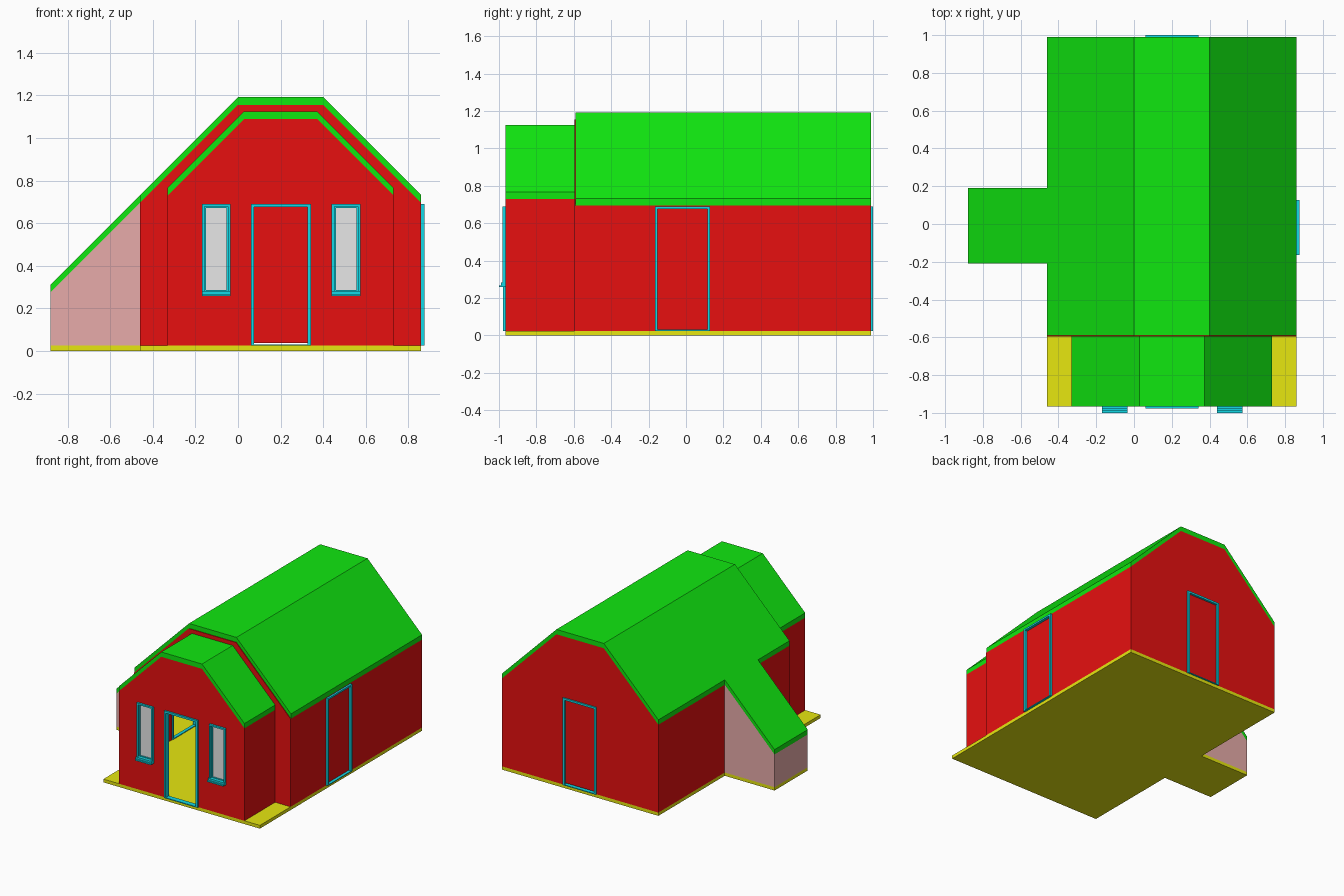
import bpy, bmesh

cube = bpy.data.objects.get("Cube")
if cube:
    bpy.data.objects.remove(cube, do_unlink=True)


def material(name, color):
    m = bpy.data.materials.new(name)
    m.use_nodes = True
    m.diffuse_color = (*color, 1)
    m.node_tree.nodes["Principled BSDF"].inputs["Base Color"].default_value = (*color, 1)
    return m


RED = material("barn red", (0.8, 0.005, 0.005))
GREEN = material("roof green", (0.005, 0.8, 0.005))
YELLOW = material("floor yellow", (0.8, 0.8, 0.005))
TEAL = material("trim teal", (0.006, 0.7, 0.8))
WHITE = material("pane white", (0.8, 0.8, 0.8))
PINK = material("lean-to pink", (0.8, 0.41, 0.4))


def finish(name, bm, mat):
    bmesh.ops.recalc_face_normals(bm, faces=bm.faces)
    me = bpy.data.meshes.new(name)
    bm.to_mesh(me)
    bm.free()
    ob = bpy.data.objects.new(name, me)
    bpy.context.collection.objects.link(ob)
    me.materials.append(mat)
    return ob


def prism(name, pts, y0, y1, mat):
    """Extrude an x-z profile along y."""
    bm = bmesh.new()
    f = bm.faces.new([bm.verts.new((x, y0, z)) for x, z in pts])
    new = bmesh.ops.extrude_face_region(bm, geom=[f])["geom"]
    moved = [v for v in new if isinstance(v, bmesh.types.BMVert)]
    bmesh.ops.translate(bm, verts=moved, vec=(0, y1 - y0, 0))
    return finish(name, bm, mat)


def boxes(name, spans, mat):
    """One object made of boxes, each given as x, y and z ranges."""
    bm = bmesh.new()
    for span in spans:
        verts = bmesh.ops.create_cube(bm, size=1)["verts"]
        for v in verts:
            v.co = [a + (b - a) * (c + 0.5) for c, (a, b) in zip(v.co, span)]
    return finish(name, bm, mat)


def cut(ob, cutters):
    """Subtract the cutters, bake the result and remove the helpers."""
    for c in cutters:
        c.hide_render = True
        mod = ob.modifiers.new("cut", "BOOLEAN")
        mod.operation, mod.solver, mod.object = "DIFFERENCE", "EXACT", c
    bpy.context.view_layer.update()
    dg = bpy.context.evaluated_depsgraph_get()
    me = bpy.data.meshes.new_from_object(ob.evaluated_get(dg))
    ob.modifiers.clear()
    ob.data = me
    me.materials.clear()
    me.materials.append(RED)
    me.polygons.foreach_set("material_index", [0] * len(me.polygons))
    for c in cutters:
        bpy.data.objects.remove(c, do_unlink=True)


def slope(x0, x1, eave, run):
    """Eave, two ridge corners, eave."""
    return [(x0, eave), (x0 + run, eave + run), (x1 - run, eave + run), (x1, eave)]


def closed(line, base):
    return [(line[0][0], base)] + line + [(line[-1][0], base)]


def slab(line, t):
    return line + [(x, z + t) for x, z in reversed(line)]


def frame(name, axis, u, z, d, w, low):
    """Rectangular trim in a wall facing the given axis."""
    spans = [((u[0], u[0] + w), z), ((u[1] - w, u[1]), z),
             ((u[0] + w, u[1] - w), (z[1] - w, z[1])),
             ((u[0] + w, u[1] - w), (z[0], z[0] + low))]
    place = (lambda s, h: (s, d, h)) if axis == "y" else (lambda s, h: (d, s, h))
    return boxes(name, [place(s, h) for s, h in spans], TEAL)


FLOOR = 0.025
T = 0.02          # wall thickness
ROOF = 0.037      # roof thickness
BACK, MID, FRONT = 0.99, -0.595, -0.965
DOOR_X, DOOR_Z = (0.06, 0.342), (FLOOR, 0.69)
SIDE_Y = (-0.165, 0.128)
LEAN_Y = (-0.21, 0.19)
WINDOWS = {"right": (-0.17, -0.035), "left": (0.44, 0.575)}

# Floor
boxes("floor", [((-0.46, 0.86), (FRONT, BACK), (0, FLOOR)),
                ((-0.88, -0.46), LEAN_Y, (0, FLOOR))], YELLOW)

# Hall and front room walls
main_line = slope(-0.46, 0.86, 0.695, 0.46)
front_line = slope(-0.33, 0.73, 0.73, 0.358)
hall = prism("hall_walls", closed(main_line, FLOOR), MID, BACK, RED)
room = prism("front_room_walls", closed(front_line, FLOOR), FRONT, MID, RED)
main_in = closed(slope(-0.46 + T, 0.86 - T, 0.685, 0.46), -0.1)
front_in = closed(slope(-0.33 + T, 0.73 - T, 0.72, 0.358), -0.1)

cut(hall, [
    prism("cut_hall", main_in, MID + T, BACK - T, RED),
    prism("cut_passage", front_in, MID - 0.1, MID + 0.1, RED),
    boxes("cut_back_door", [(DOOR_X, (0.9, 1.1), (-0.1, 0.69))], RED),
    boxes("cut_side_doors", [((-0.6, 1), SIDE_Y, (-0.1, 0.68))], RED)])
cut(room, [
    prism("cut_room", front_in, FRONT + T, MID + 0.1, RED),
    boxes("cut_front_door", [(DOOR_X, (-1.1, -0.9), (-0.1, 0.69))], RED),
    boxes("cut_windows", [(x, (-1.1, -0.9), (0.265, 0.685))
                          for x in WINDOWS.values()], RED)])

# Roofs
prism("hall_roof", slab(main_line, ROOF), -0.59, BACK, GREEN)
prism("front_room_roof", slab(front_line, ROOF), FRONT, -0.59, GREEN)
lean_line = [(-0.88, 0.275), (-0.46, 0.695)]
prism("lean_to_roof", slab(lean_line, ROOF), *LEAN_Y, GREEN)

# Lean-to walls
for name, y in (("front", LEAN_Y[0]), ("back", LEAN_Y[1] - T)):
    prism("lean_to_" + name + "_wall", closed(lean_line, FLOOR), y, y + T, PINK)
boxes("lean_to_end_wall", [((-0.88, -0.86), (LEAN_Y[0] + T, LEAN_Y[1] - T),
                            (FLOOR, 0.275))], PINK)

# Doors: the front doorway stands open
frame("front_door_frame", "y", DOOR_X, DOOR_Z, (-0.978, -0.94), 0.015, 0.006)
frame("back_door_frame", "y", DOOR_X, DOOR_Z, (0.965, 1.0), 0.015, 0.006)
frame("side_door_frame", "x", SIDE_Y, DOOR_Z, (0.835, 0.875), 0.013, 0.006)
frame("lean_to_door_frame", "x", SIDE_Y, (FLOOR, 0.68), (-0.459, -0.435), 0.013, 0.006)
boxes("back_door", [((0.075, 0.327), (0.972, 0.984), (0.038, 0.675))], RED)
boxes("side_door", [((0.842, 0.854), (-0.152, 0.115), (0.032, 0.677))], RED)

# Windows
for side, (a, b) in WINDOWS.items():
    frame(side + "_window_frame", "y", (a, b), (0.265, 0.69), (-0.98, -0.94), 0.012, 0.012)
    frame(side + "_window_sash", "y", (a + 0.012, b - 0.012), (0.277, 0.678),
          (-0.965, -0.945), 0.007, 0.01)
    boxes(side + "_window_pane", [((a + 0.015, b - 0.015), (-0.957, -0.95),
                                   (0.28, 0.675))], WHITE)
    boxes(side + "_window_sill", [((a, b), (-1.0, FRONT), (0.258, 0.268)),
                                  ((a, b), (-0.99, FRONT), (0.268, 0.282))], TEAL)
